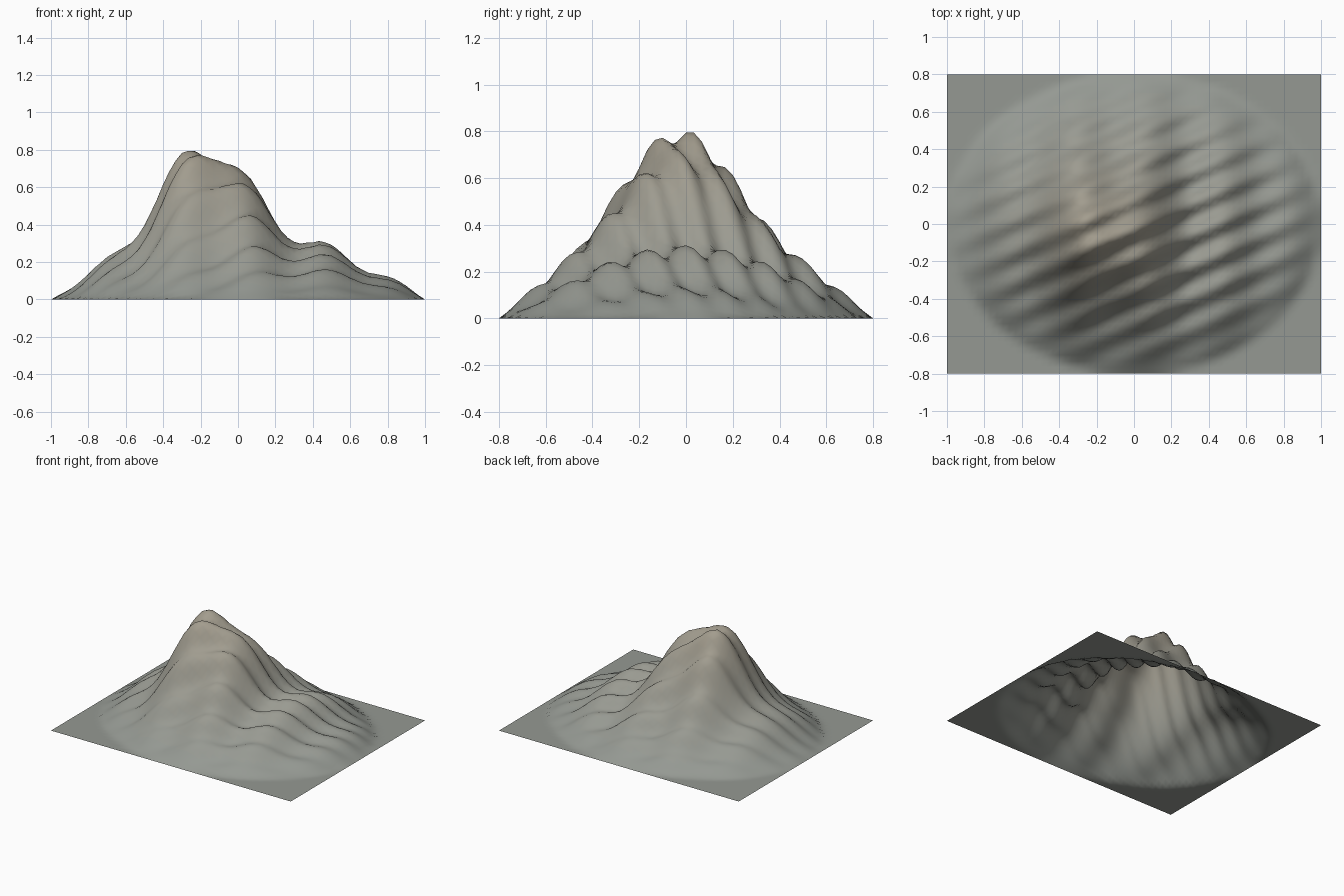
import bpy
import bmesh
from math import exp, cos

if "Cube" in bpy.data.objects:
    bpy.data.objects.remove(bpy.data.objects["Cube"])

NX, NY = 60, 48      # grid divisions
HX, HY = 1.0, 0.8    # half sizes
BANDS = 10           # colour steps from foot to summit
LOW, HIGH = (0.30, 0.318, 0.29), (0.365, 0.335, 0.27)


def height(x, y):
    # elliptical footprint that fades to flat ground
    fade = max(0.0, 1 - (x / HX) ** 2 - (y / HY) ** 2)
    # broad foothills plus the off-centre summit
    summit = 0.52 * exp(-((x + 0.21) / 0.34) ** 2 - ((y + 0.04) / 0.385) ** 2)
    # slanting gullies and cross ridges
    gullies = 0.036 * cos(37 * (y - 0.03) - 16.6 * (x + 0.25))
    ridges = 0.05 * cos(15.5 * (x - 0.08))
    return fade * (0.3 + summit + gullies + ridges)


# terrain sheet, open underneath, tinted by height
bm = bmesh.new()
rows = []
for j in range(NY + 1):
    y = -HY + 2 * HY * j / NY
    row = []
    for i in range(NX + 1):
        x = -HX + 2 * HX * i / NX
        row.append(bm.verts.new((x, y, height(x, y))))
    rows.append(row)
for a, b in zip(rows, rows[1:]):
    for i in range(NX):
        f = bm.faces.new((a[i], a[i + 1], b[i + 1], b[i]))
        f.smooth = True
        f.material_index = min(BANDS - 1, int(f.calc_center_median().z / 0.8 * BANDS))

mesh = bpy.data.meshes.new("mountain")
bm.to_mesh(mesh)
bm.free()

# rock colours, grey at the foot and warmer at the summit
for k in range(BANDS):
    t = k / (BANDS - 1)
    mat = bpy.data.materials.new(f"rock_{k}")
    mat.diffuse_color = [p + (q - p) * t for p, q in zip(LOW, HIGH)] + [1]
    mat.use_nodes = True
    mat.node_tree.nodes["Principled BSDF"].inputs["Base Color"].default_value = mat.diffuse_color
    mesh.materials.append(mat)

mountain = bpy.data.objects.new("mountain", mesh)
bpy.context.collection.objects.link(mountain)
